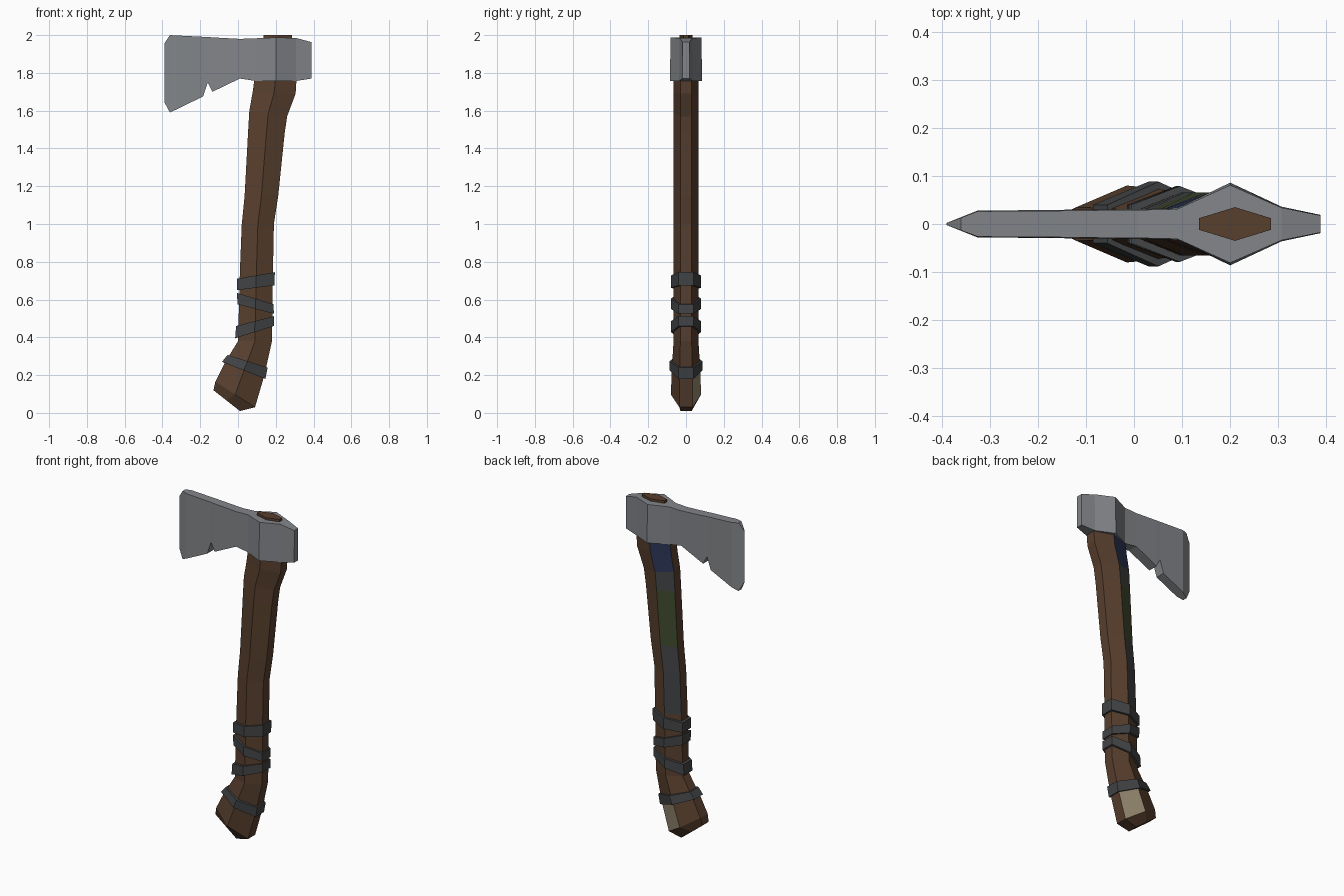
import bpy, bmesh


def material(name, rgb):
    m = bpy.data.materials.new(name)
    m.diffuse_color = (*rgb, 1)
    return m


wood = material("brown wood", (0.098, 0.050, 0.027))
steel = material("steel grey", (0.225, 0.235, 0.250))
wrap = material("dark grey", (0.055, 0.057, 0.060))
blue = material("navy blue", (0.023, 0.034, 0.085))
green = material("moss green", (0.048, 0.066, 0.026))
tan = material("pale tan", (0.300, 0.250, 0.165))


def loft(name, rings, mats, paint=None):
    """Skin a list of equal-length point rings, capping both ends."""
    bm = bmesh.new()
    vs = [[bm.verts.new(p) for p in r] for r in rings]
    n = len(rings[0])
    for i in range(len(vs) - 1):
        for k in range(n):
            j = (k + 1) % n
            f = bm.faces.new((vs[i][k], vs[i][j], vs[i + 1][j], vs[i + 1][k]))
            if paint:
                f.material_index = paint(i, k)
    bm.faces.new(vs[0][::-1])
    bm.faces.new(vs[-1])
    bmesh.ops.recalc_face_normals(bm, faces=bm.faces[:])
    me = bpy.data.meshes.new(name)
    bm.to_mesh(me)
    bm.free()
    for m in mats:
        me.materials.append(m)
    ob = bpy.data.objects.new(name, me)
    bpy.context.collection.objects.link(ob)
    return ob


def hexagon(xl, zl, xr, zr, ridge, end):
    """Six-sided section: narrow flats at left and right, ridges at the middle."""
    xm, zm = (xl + xr) / 2, (zl + zr) / 2
    return [(xl, -end, zl), (xm, -ridge, zm), (xr, -end, zr),
            (xr, end, zr), (xm, ridge, zm), (xl, end, zl)]


# Handle, from butt to the plug that shows on top of the head
sections = [
    (-.13, .12, .01, .01, .03, .03),
    (-.12, .165, .09, .03, .08, .035),
    (-.07, .265, .14, .20, .075, .033),
    (.0, .38, .18, .38, .066, .03),
    (.01, .75, .185, .75, .066, .03),
    (.02, 1.0, .19, 1.0, .066, .03),
    (.035, 1.15, .213, 1.15, .066, .03),
    (.053, 1.48, .247, 1.48, .066, .03),
    (.06, 1.60, .26, 1.57, .066, .03),
    (.078, 1.70, .305, 1.69, .066, .03),
    (.087, 1.77, .31, 1.77, .066, .03),
    (.135, 1.90, .285, 1.90, .035, .012),
    (.135, 2.0, .285, 2.0, .035, .012),
]


def handle_paint(i, k):
    if k == 3 and i == 1:                 # tan patch on the butt
        return 4
    if k == 4:                            # painted stripe on the back left face
        return {4: 1, 5: 1, 6: 3, 7: 1, 8: 2, 9: 2}.get(i, 0)
    return 0


loft("handle", [hexagon(*s) for s in sections], [wood, wrap, blue, green, tan],
     handle_paint)

# Wrapped grip bands: bottom left, bottom right, top left, top right, depth
bands = [
    ((-.005, .65), (.193, .675), (-.005, .71), (.195, .745), .079),
    ((-.003, .575), (.19, .525), (-.005, .635), (.188, .575), .079),
    ((-.015, .395), (.19, .46), (-.01, .46), (.19, .512), .079),
    ((-.085, .27), (.145, .18), (-.055, .307), (.157, .24), .088),
]
for n, (bl, br, tl, tr, d) in enumerate(bands):
    loft(f"grip_band_{n + 1}",
         [hexagon(*bl, *br, d, .04), hexagon(*tl, *tr, d, .04)], [wrap])

# Axe head: x, half thickness, bottom z, top z (with the chipped notch)
head = [
    (-.39, .002, 1.645, 1.955),
    (-.36, .014, 1.59, 2.0),
    (-.325, .028, 1.607, 1.998),
    (-.185, .029, 1.675, 1.991),
    (-.16, .029, 1.75, 1.99),
    (-.135, .030, 1.70, 1.988),
    (.01, .031, 1.77, 1.98),
    (.09, .033, 1.758, 1.983),
    (.20, .086, 1.757, 1.987),
    (.307, .036, 1.757, 1.985),
    (.388, .019, 1.77, 1.963),
]
loft("axe_head", [[(x, -y, b), (x, y, b), (x, y * .94, t), (x, -y * .94, t)]
                  for x, y, b, t in head], [steel])
